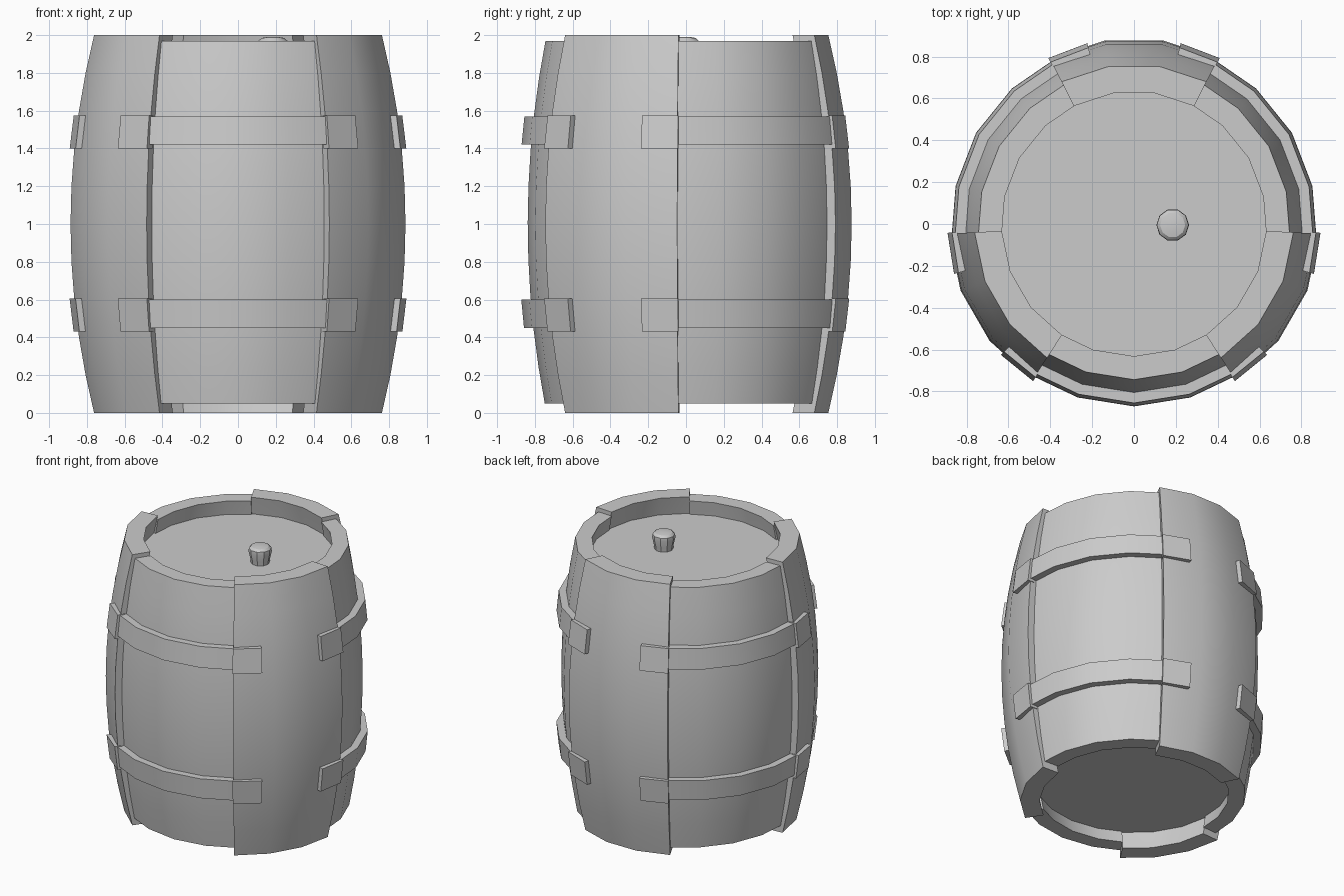
import bpy, bmesh
from math import radians, cos, sin

if "Cube" in bpy.data.objects:
    bpy.data.objects.remove(bpy.data.objects["Cube"])


def finish(bm, name):
    bmesh.ops.recalc_face_normals(bm, faces=bm.faces)
    me = bpy.data.meshes.new(name)
    bm.to_mesh(me)
    bm.free()
    ob = bpy.data.objects.new(name, me)
    bpy.context.collection.objects.link(ob)
    bpy.ops.object.select_all(action='DESELECT')
    ob.select_set(True)
    bpy.context.view_layer.objects.active = ob
    bpy.ops.object.shade_smooth_by_angle(angle=radians(30))
    return ob


def big(z):      # bulging profile of the proud staves
    return 0.888 - 0.125 * (z - 1) ** 2


def small(z):    # bulging profile of the recessed staves
    return 0.838 - 0.10 * (z - 1) ** 2


def shell(name, angles, z0, z1, rows, profile, inner, outer=0.0):
    """Solid piece of barrel wall: closed radial section swept through the angles."""
    zs = [z0 + (z1 - z0) * i / rows for i in range(rows + 1)]
    section = [(profile(z) + outer, z) for z in zs]
    section += [(profile(z) - inner, z) for z in reversed(zs)]
    bm = bmesh.new()
    rings = []
    for a in angles:
        c, s = cos(radians(a)), sin(radians(a))
        rings.append([bm.verts.new((r * c, r * s, z)) for r, z in section])
    n = len(section)
    for p, q in zip(rings, rings[1:]):
        for i in range(n):
            j = (i + 1) % n
            bm.faces.new((p[i], p[j], q[j], q[i]))
    # side caps as quads
    for ring in (rings[0], rings[-1]):
        for i in range(rows):
            bm.faces.new((ring[i], ring[i + 1], ring[n - 2 - i], ring[n - 1 - i]))
    return finish(bm, name)


def lathe(name, profile, sides, x=0.0, y=0.0):
    bm = bmesh.new()
    rings = [[bm.verts.new((x + r * cos(radians(360 * k / sides)),
                            y + r * sin(radians(360 * k / sides)), z))
              for k in range(sides)] for r, z in profile]
    for p, q in zip(rings, rings[1:]):
        for k in range(sides):
            m = (k + 1) % sides
            bm.faces.new((p[k], p[m], q[m], q[k]))
    bm.faces.new(rings[0])
    bm.faces.new(rings[-1])
    return finish(bm, name)


for i in range(3):
    # proud stave
    mid = 90 + 120 * i
    shell(f"wide_stave_{i}", [mid + d for d in (-27, -9, 9, 27)], 0, 2, 10, big, 0.13)
    # recessed stave
    low = 30 + 120 * i
    span = [low + d for d in (-33, -18, 0, 18, 33)]
    shell(f"recessed_stave_{i}", span, 0.05, 1.97, 10, small, 0.112)
    for level, zb, zt, tb, tt in (("upper", 1.42, 1.57, 1.40, 1.575),
                                  ("lower", 0.45, 0.60, 0.43, 0.605)):
        # hoop across the recessed stave
        shell(f"{level}_hoop_{i}", span, zb, zt, 1, small, 0.02, 0.05)
        # hoop end tabs on the proud stave
        for side in (-1, 1):
            shell(f"{level}_tab_{i}_{'a' if side < 0 else 'b'}",
                  [mid + side * 27.3, mid + side * 14.5], tb, tt, 1, big, 0.03, 0.024)

# heads and plug
lathe("top_head", [(0.70, 1.81), (0.70, 1.863)], 20)
lathe("bottom_head", [(0.70, 0.14), (0.70, 0.19)], 20)
lathe("plug", [(0.062, 1.85), (0.066, 1.89), (0.078, 1.945), (0.076, 1.97),
               (0.06, 1.985), (0.03, 1.99)], 10, 0.185, -0.005)
